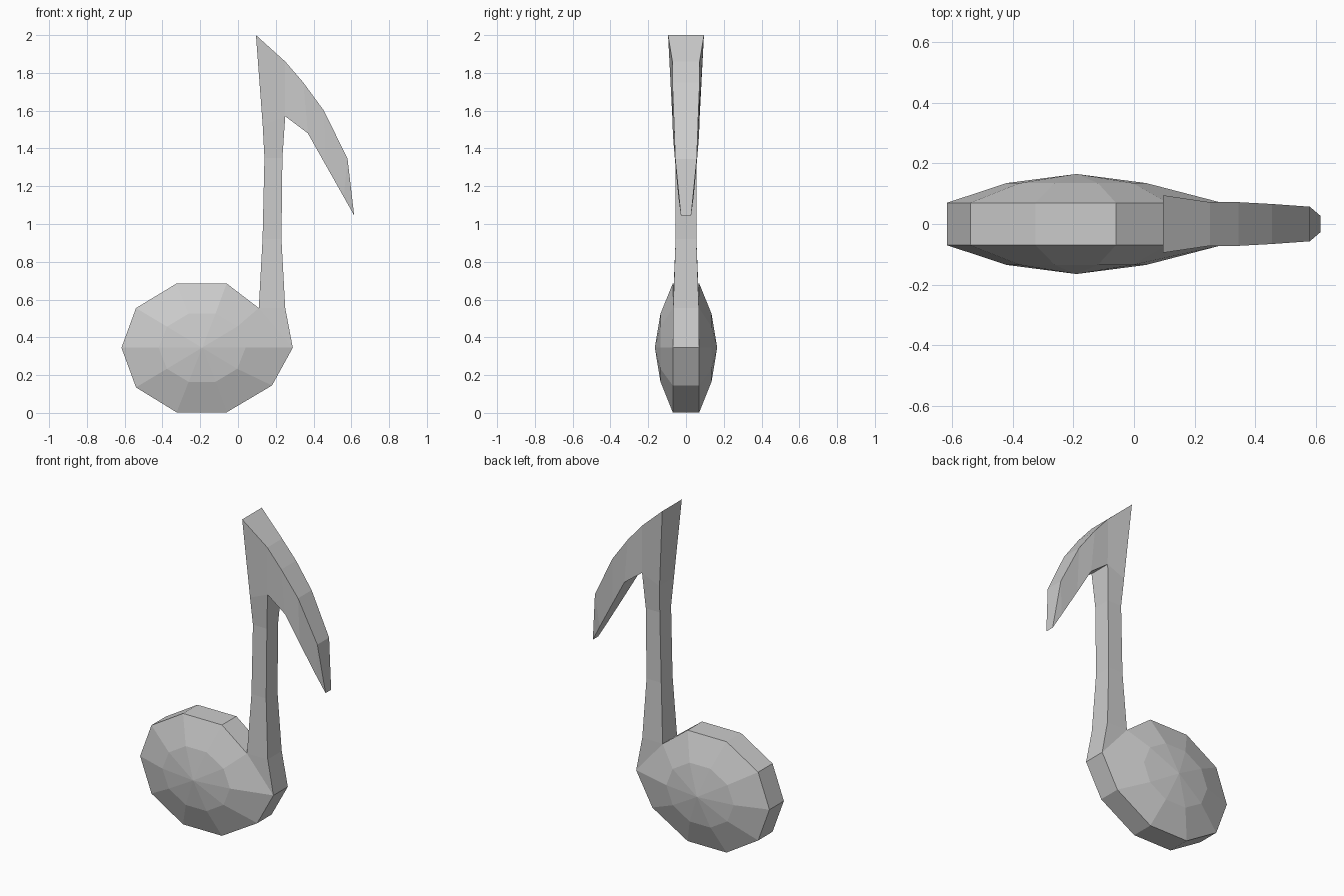
import bpy, bmesh, math

if "Cube" in bpy.data.objects:
    bpy.data.objects.remove(bpy.data.objects["Cube"])

bm = bmesh.new()
cache = {}


def vert(p):
    """Front-side vertex from (x, z, half thickness), shared when repeated."""
    if p not in cache:
        cache[p] = bm.verts.new((p[0], -p[2], p[1]))
    return cache[p]


def face(*pts):
    bm.faces.new([vert(p) for p in pts])


def strip(a, b):
    for i in range(len(a) - 1):
        face(*dict.fromkeys((a[i], b[i], b[i + 1], a[i + 1])))


# Note head: ten-sided rim, inner ring and centre point
rim = [(0.29, 0.345, 0.07), (0.11, 0.555, 0.07), (-0.06, 0.685, 0.07),
       (-0.325, 0.685, 0.07), (-0.54, 0.555, 0.07), (-0.617, 0.345, 0.07),
       (-0.54, 0.135, 0.07), (-0.325, 0.003, 0.07), (-0.06, 0.003, 0.07),
       (0.18, 0.145, 0.07)]
ring = [(-0.19 + 0.23 * math.cos(i * math.pi / 5),
         0.345 + 0.19 * math.sin(i * math.pi / 5), 0.135) for i in range(10)]
centre = (-0.19, 0.345, 0.165)
strip(rim + rim[:1], ring + ring[:1])
for i in range(10):
    face(ring[i], ring[(i + 1) % 10], centre)

# Stem: left and right edges, flaring at both ends
left = [rim[1], (0.13, 0.92, 0.055), (0.14, 1.35, 0.055),
        (0.131, 1.52, 0.07), (0.095, 2.0, 0.095)]
right = [(0.25, 0.555, 0.068), (0.23, 0.92, 0.055), (0.235, 1.35, 0.055),
         (0.25, 1.57, 0.07), (0.25, 1.86, 0.072)]
face(rim[0], right[0], left[0])
strip(left, right)

# Flag: outer and inner edges meeting at the tip
tip = (0.615, 1.045, 0.027)
outer = [right[4], (0.345, 1.75, 0.072), (0.455, 1.6, 0.066),
         (0.58, 1.345, 0.057), tip]
inner = [right[3], (0.37, 1.48, 0.07), (0.46, 1.32, 0.057),
         (0.56, 1.143, 0.04), tip]
strip(outer, inner)

# Back side by mirroring, then walls around the outline
front_faces = list(bm.faces)
border = [e for e in bm.edges if e.is_boundary]
back = {v: bm.verts.new((v.co.x, -v.co.y, v.co.z)) for v in list(bm.verts)}
for f in front_faces:
    bm.faces.new([back[v] for v in reversed(f.verts)])
for e in border:
    a, b = e.verts
    bm.faces.new((a, b, back[b], back[a]))
bmesh.ops.recalc_face_normals(bm, faces=bm.faces)

mesh = bpy.data.meshes.new("music_note")
bm.to_mesh(mesh)
bm.free()
bpy.context.collection.objects.link(bpy.data.objects.new("music_note", mesh))
